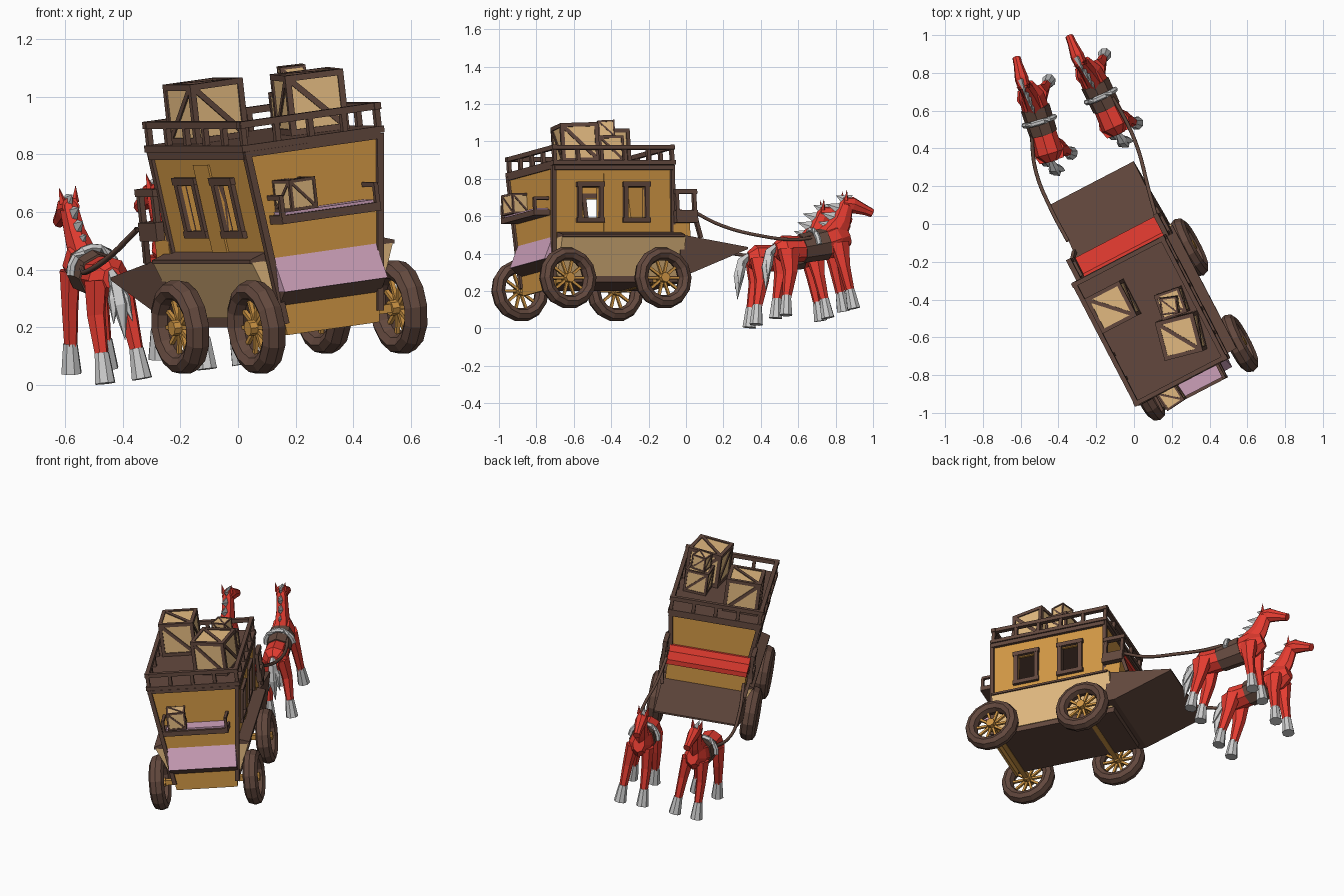
import bpy, bmesh
from math import sin, cos, pi, radians
from mathutils import Vector as V, Matrix

if "Cube" in bpy.data.objects:
    bpy.data.objects.remove(bpy.data.objects["Cube"])

def mat(name, c):
    m = bpy.data.materials.new(name)
    m.diffuse_color = (*c, 1)
    m.use_nodes = True
    m.node_tree.nodes["Principled BSDF"].inputs["Base Color"].default_value = m.diffuse_color
    return m

YEL, BRN = mat("golden_wood", (.64, .31, .06)), mat("dark_wood", (.125, .066, .048))
TAN, RED = mat("pale_wood", (.78, .50, .22)), mat("red", (.78, .045, .03))
PNK, WHT = mat("pink", (.62, .36, .50)), mat("white", (.85, .87, .85))

class Part:
    """Collects lofted rings in a local frame and turns them into one object."""
    def __init__(s, name, m, frame):
        s.bm, s.name, s.m, s.frame = bmesh.new(), name, m, frame
    def rings(s, rings, closed=False):
        rs = [[s.bm.verts.new(s.frame @ V(p)) for p in r] for r in rings]
        n = len(rs[0])
        for a, b in list(zip(rs, rs[1:])) + ([(rs[-1], rs[0])] if closed else []):
            for i in range(n):
                s.bm.faces.new((a[i], a[(i+1) % n], b[(i+1) % n], b[i]))
        if not closed:
            s.bm.faces.new(rs[0])
            s.bm.faces.new(rs[-1])
        return s
    def box(s, x, y, z):
        return s.rings([[(x[0], y[0], h), (x[1], y[0], h), (x[1], y[1], h), (x[0], y[1], h)] for h in z])
    def prism(s, prof, x):          # (y, z) profile extruded along x
        return s.rings([[(u, *p) for p in prof] for u in x])
    def loft(s, pts, radii, n=6, rot=0):
        pts, out = [V(p) for p in pts], []
        for i, p in enumerate(pts):
            t = (pts[min(i+1, len(pts)-1)] - pts[max(i-1, 0)]).normalized()
            side = V((0, 1, 0)) if abs(t.x) > .7 else V((1, 0, 0))
            up = t.cross(side).normalized()
            side = up.cross(t)
            r = radii[i] if isinstance(radii, list) else radii
            ra, rb = r if isinstance(r, tuple) else (r, r)
            out.append([p + side*ra*cos(rot + 2*pi*k/n) + up*rb*sin(rot + 2*pi*k/n) for k in range(n)])
        return s.rings(out)
    def beam(s, a, b, w):           # square bar of width w
        return s.loft([a, b], w*.707, 4, pi/4)
    def wheel_ring(s, c, R, r, wide, n=14, k=8):
        return s.rings([[V(c) + V((0, cos(a), sin(a)))*(R + r*cos(b)) + V((r*wide*sin(b), 0, 0))
                         for b in [2*pi*j/k for j in range(k)]] for a in [2*pi*i/n for i in range(n)]], True)
    def done(s):
        bmesh.ops.recalc_face_normals(s.bm, faces=s.bm.faces)
        me = bpy.data.meshes.new(s.name)
        s.bm.to_mesh(me)
        s.bm.free()
        if s.m:
            me.materials.append(s.m)
        bpy.context.collection.objects.link(bpy.data.objects.new(s.name, me))

def frame(loc, yaw, roll, pitch=0):
    return (Matrix.Translation(loc) @ Matrix.Rotation(radians(yaw), 4, 'Z')
            @ Matrix.Rotation(radians(pitch), 4, 'X') @ Matrix.Rotation(radians(-roll), 4, 'Y'))

# ---------- coach: x right, y forward, z up from the axles ----------
C = frame((.175, -.50, .235), 27.5, 7.2)
B, F, TOP = -.33, .385, .612
def wide(z):                        # half width of the body at height z
    return .215 + .047*(z - .23)/.38

# wheels
for sx in (-1, 1):
    for y in (-.293, .28):
        c = V((sx*.28, y, 0))
        Part("wheel_tyre", BRN, C).wheel_ring(c, .131, .036, 1.25).done()
        sp = Part("wheel_spokes", YEL, C)
        sp.loft([c - V((.035, 0, 0)), c + V((.035, 0, 0))], .027, 8)
        for k in range(10):
            a = 2*pi*k/10
            sp.beam(c, c + V((0, cos(a), sin(a)))*.115, .014)
        sp.done()
ax = Part("axles", YEL, C)
for y in (-.293, .28):
    ax.beam((-.27, y, 0), (.27, y, 0), .03)
ax.done()

# flared lower hull, floor, footboard and sills
Part("lower_hull", TAN, C).rings([[(-w, B+.02, z), (w, B+.02, z), (w, F+.05, z), (-w, F+.05, z)]
                                  for w, z in ((.195, .022), (.278, .225))]).done()
Part("underfloor", BRN, C).box((-.19, .19), (B+.03, F+.06), (-.012, .024)).done()
Part("footboard", BRN, C).prism([(.41, .24), (.82, .17), (.82, .16), (.47, .03), (.41, .03)], (-.25, .25)).done()
sill = Part("sills", BRN, C)
for s in (-1, 1):
    sill.rings([[(s*.2, y, .222), (s*.285, y, .222), (s*.285, y, .235), (s*.2, y, .262)] for y in (B+.02, F+.04)])
sill.done()

# side walls with window openings, doors and frames
wins = [(-.165, -.06), (.112, .217)]
wall, door, fr = (Part(n, m, C) for n, m in (("side_walls", YEL), ("doors", YEL), ("window_frames", BRN)))
def panel(p, s, y, z, d0=-.015, d1=0):
    p.rings([[(s*(wide(h)+d), yy, h) for yy, h in ((y[0], z[0]), (y[1], z[0]), (y[1], z[1]), (y[0], z[1]))]
             for d in (d0, d1)])
for s in (-1, 1):
    panel(wall, s, (B, F), (.22, .33))
    panel(wall, s, (B, F), (.49, TOP))
    for y in ((B, wins[0][0]), (wins[0][1], wins[1][0]), (wins[1][1], F)):
        panel(wall, s, y, (.33, .49))
    panel(door, s, (-.03, .082), (.255, .565), 0, .007)
    for a, b in wins:
        for y in ((a-.024, a), (b, b+.024)):
            panel(fr, s, y, (.305, .52), -.02, .016)
        for z in ((.305, .33), (.495, .52)):
            panel(fr, s, (a-.03, b+.03), z, -.02, .018)
for p in (wall, door, fr):
    p.done()

# end walls, corner posts and top trims
ends, post = Part("end_walls", YEL, C), Part("corner_posts", BRN, C)
for y0, y1, z0 in ((B, B+.015, -.04), (F-.015, F, .02)):
    ends.rings([[(-wide(z0), y, z0), (wide(z0), y, z0), (wide(TOP), y, TOP), (-wide(TOP), y, TOP)] for y in (y0, y1)])
for s in (-1, 1):
    for y, z0 in ((B, .0), (F, .23)):
        post.beam((s*wide(z0), y, z0), (s*wide(TOP), y, TOP), .024)
    post.beam((s*.262, B, .597), (s*.262, F, .597), .026)
for y in (B, F):
    post.beam((-.26, y, .602), (.26, y, .602), .02)
ends.done()
post.done()

# roof and luggage rail
Part("roof", BRN, C).box((-.28, .28), (B-.008, F+.015), (TOP, .635)).done()
rail = Part("roof_rail", BRN, C)
rx, r0, r1 = .264, B+.007, F
for s in (-1, 1):
    rail.beam((s*rx, r0-.015, .706), (s*rx, r1+.015, .706), .024)
    for k in range(6):
        y = r0 + (r1-r0)*k/5
        rail.beam((s*rx, y, .63), (s*rx, y, .706), .02)
for y in (r0, r1):
    rail.beam((-rx-.015, y, .706), (rx+.015, y, .706), .024)
    for k in range(1, 4):
        rail.beam((-rx + rx*k/2, y, .63), (-rx + rx*k/2, y, .706), .02)
rail.done()

# driver's seat with arm frames
Part("seat_base", YEL, C).box((-.235, .235), (F, .485), (.23, .335)).done()
Part("seat", RED, C).prism([(F, .335), (.51, .335), (.51, .365), (F+.03, .375), (F+.015, .41), (F, .41)], (-.24, .24)).done()
arm = Part("seat_arms", BRN, C)
for s in (-1, 1):
    x = s*.262
    arm.box((x-.016, x+.016), (F, .515), (.30, .365))
    arm.beam((x, F, .468), (x, .52, .468), .026)
    arm.beam((x, .505, .33), (x, .505, .47), .02)
    arm.beam((x, F+.015, .30), (x, F+.015, .47), .02)
    arm.beam((x*.94, .54, .22), (x, .505, .33), .02)
arm.done()

# rear boot and shelf
Part("boot", BRN, C).prism([(B+.01, .22), (-.38, .113), (B+.01, .055)], (-.2, .2)).done()
Part("boot_cover", PNK, C).prism([(B, .232), (-.387, .113), (B, .113)], (-.203, .203)).done()
Part("rear_shelf", BRN, C).box((-.20, .188), (-.425, B), (.35, .38)).done()
Part("shelf_cushion", PNK, C).box((-.18, .17), (-.41, B), (.375, .39)).done()
sr = Part("shelf_rails", BRN, C)
for x in (-.193, .18):
    sr.beam((x, -.415, .36), (x, -.415, .445), .016)
    sr.beam((x, -.42, .442), (x, B, .442), .016)
sr.done()

# crates: pale box, edge battens and one diagonal per face
def crate(x, y, z, size, yaw):
    M = C @ Matrix.Translation((x, y, z)) @ Matrix.Rotation(radians(yaw), 4, 'Z')
    h, w = size/2, size*.1
    Part("crate", TAN, M).box((-h*.94, h*.94), (-h*.94, h*.94), (size*.03, size*.97)).done()
    p, e = Part("crate_battens", BRN, M), h - w/2
    def pt(i, a, b, c):
        q = [0, 0, 0]
        q[i], q[(i+1) % 3], q[(i+2) % 3] = a, b, c
        return V(q) + V((0, 0, h))
    for i in range(3):
        for a in (-e, e):
            for b in (-e, e):
                p.beam(pt(i, -h, a, b), pt(i, h, a, b), w)
            p.beam(pt(i, a, -e, e), pt(i, a, e, -e), w*.95)
    p.done()
for c in ((-.133, .19, .635, .208, 0), (.117, -.115, .635, .21, -13), (.15, .06, .635, .14, -8),
          (.148, .055, .772, .09, -20), (-.115, -.375, .39, .11, 6)):
    crate(*c)

# ---------- horses: y forward, hooves at z = 0 ----------
def horse(loc, yaw):
    H = frame(loc, yaw, 7, 5)
    b = Part("horse_body", RED, H)
    b.loft([(0, -.18, .36), (0, -.135, .357), (0, -.03, .352), (0, .09, .358), (0, .19, .38), (0, .255, .395)],
           [(.035, .04), (.075, .076), (.07, .07), (.074, .078), (.068, .085), (.036, .05)], 8)
    b.loft([(0, .155, .39), (0, .23, .475), (0, .268, .555), (0, .282, .595)],
           [(.05, .085), (.038, .058), (.034, .043), (.024, .024)], 8)
    b.loft([(0, .25, .572), (0, .305, .56), (0, .38, .525), (0, .415, .507)],
           [(.032, .036), (.037, .044), (.024, .028), (.022, .024)], 8)
    hoof = Part("hooves", None, H)
    for s in (-1, 1):
        b.loft([(s*.022, .265, .585), (s*.03, .272, .64)], [(.014, .012), .001], 4)
        b.loft([(s*.045, .18, .36), (s*.056, .185, .23), (s*.062, .198, .095)], [(.038, .058), (.03, .034), (.024, .025)])
        b.loft([(s*.045, -.12, .35), (s*.058, -.135, .23), (s*.064, -.178, .095)], [(.04, .066), (.033, .04), (.024, .025)])
        for y, dy in ((.198, .006), (-.178, -.02)):
            hoof.loft([(s*.063, y, .105), (s*.067, y+dy, 0)], [.026, .037], 8)
    b.done()
    hoof.done()
    # mane and tail spikes
    hair = Part("mane_and_tail", None, H)
    for y, z, l in ((.26, .605, .07), (.225, .565, .10), (.19, .52, .10), (.155, .475, .09)):
        hair.loft([(0, y+.03, z-.03), (0, y+.03-l, z+.012)], [(.02, .045), .001], 5)
    hair.loft([(0, -.165, .385), (0, -.215, .35), (0, -.245, .27), (0, -.265, .15)],
              [.013, (.026, .028), (.028, .03), .001], 5)
    for s in (-1, 1):
        hair.loft([(0, -.2, .36), (s*.02, -.235, .29), (s*.035, -.26, .21)], [.015, .022, .001], 5)
    hair.done()
    # saddle strap and collar arch
    Part("saddle_strap", BRN, H).loft([(0, -.025, .353), (0, .12, .366)], [(.076, .078), (.079, .086)], 8).done()
    Part("collar", WHT, H).loft([(.084*cos(a), .045, .36 + .088*sin(a)) for a in [pi*k/8 for k in range(9)]], .015).done()

horse((-.455, .545, .03), 17)
horse((-.13, .685, .08), 25)

# reins
def rein(pts):
    cu = bpy.data.curves.new("rein", 'CURVE')
    cu.dimensions, cu.bevel_depth, cu.bevel_resolution, cu.resolution_u = '3D', .010, 1, 4
    sp = cu.splines.new('BEZIER')
    sp.bezier_points.add(len(pts)-1)
    for bp, p in zip(sp.bezier_points, pts):
        bp.co, bp.handle_left_type, bp.handle_right_type = p, 'AUTO', 'AUTO'
    cu.materials.append(BRN)
    bpy.context.collection.objects.link(bpy.data.objects.new("rein", cu))
rein([(-.35, -.09, .54), (-.44, .08, .45), (-.52, .28, .395), (-.54, .45, .40), (-.535, .60, .46)])
rein([(.12, .03, .63), (.075, .19, .55), (.02, .40, .495), (-.06, .58, .475), (-.115, .67, .485)])

# stand on the ground
low = min(v.co.z for o in bpy.data.objects if o.type == 'MESH' for v in o.data.vertices)
for o in bpy.data.objects:
    o.location.z = -low
